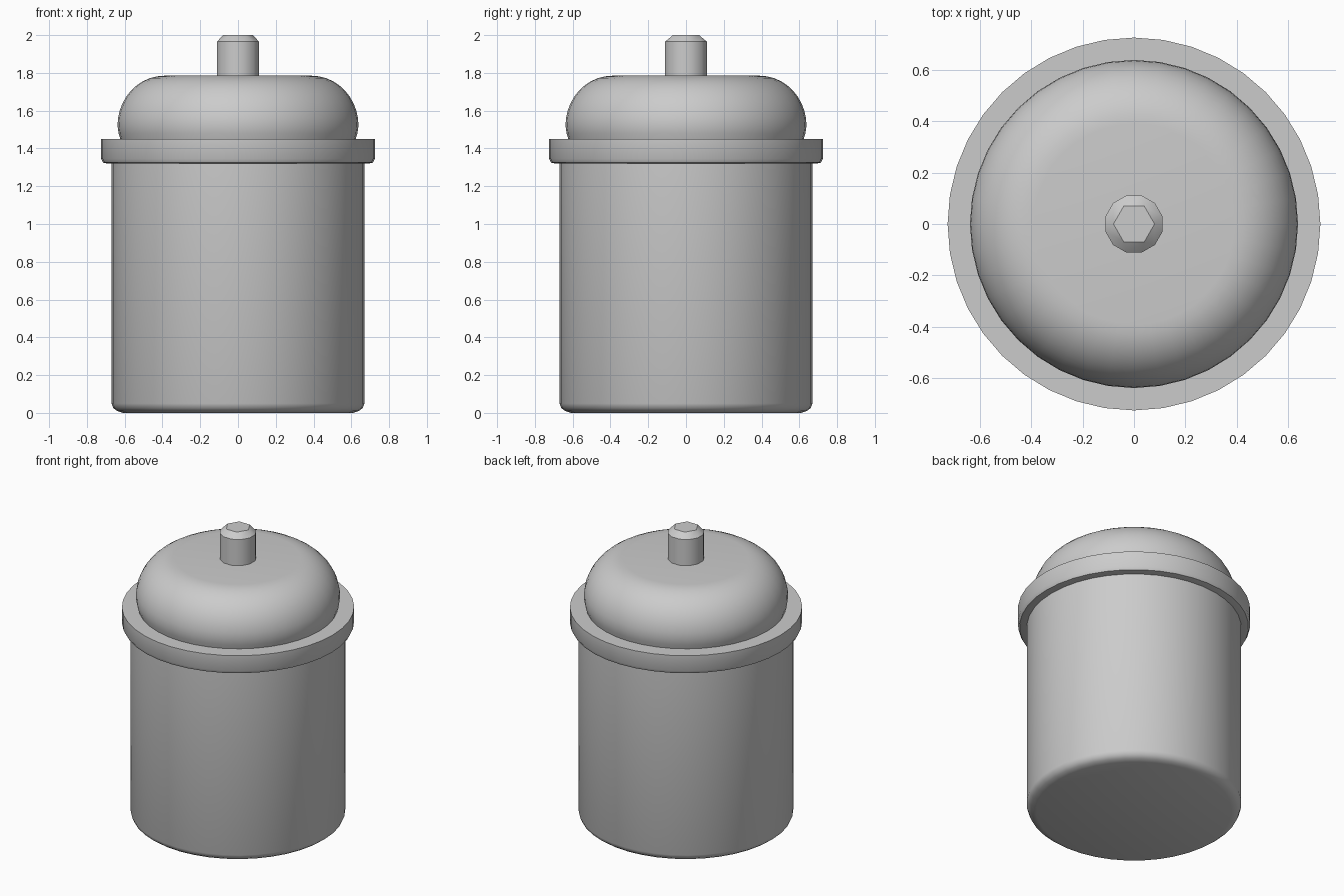
import bpy, bmesh
from math import sin, cos, pi, radians

if "Cube" in bpy.data.objects:
    bpy.data.objects.remove(bpy.data.objects["Cube"])


def finish(bm, name, angle):
    bmesh.ops.recalc_face_normals(bm, faces=bm.faces[:])
    mesh = bpy.data.meshes.new(name)
    bm.to_mesh(mesh)
    bm.free()
    obj = bpy.data.objects.new(name, mesh)
    bpy.context.collection.objects.link(obj)
    bpy.ops.object.select_all(action='DESELECT')
    obj.select_set(True)
    bpy.context.view_layer.objects.active = obj
    bpy.ops.object.shade_smooth_by_angle(angle=radians(angle))
    return obj


def ring(bm, r, z, n, offset=0.0):
    return [bm.verts.new((r * cos(offset + 2 * pi * i / n),
                          r * sin(offset + 2 * pi * i / n), z)) for i in range(n)]


def bridge(bm, a, b):
    n = len(a)
    for i in range(n):
        j = (i + 1) % n
        bm.faces.new((a[i], a[j], b[j], b[i]))


def lathe(name, profile, n=40, angle=35):
    bm = bmesh.new()
    rings = [ring(bm, r, z, n) for r, z in profile]
    for a, b in zip(rings, rings[1:]):
        bridge(bm, a, b)
    bm.faces.new(rings[0])
    bm.faces.new(rings[-1])
    return finish(bm, name, angle)


# Jar body with a softly rounded foot
lathe("jar_body", [(0.61, 0.0), (0.64, 0.01), (0.66, 0.025), (0.67, 0.05), (0.67, 1.36)])

# Lid rim with a chamfered underside
lathe("lid_rim", [(0.69, 1.32), (0.715, 1.325), (0.725, 1.345), (0.725, 1.45)])

# Lid dome: pinched base, quarter-ellipse shoulder, flat top
shoulder = [(0.39 + 0.248 * cos(t), 1.52 + 0.265 * sin(t))
            for t in (i * pi / 20 for i in range(11))]
lathe("lid_dome", [(0.62, 1.44), (0.632, 1.48)] + shoulder)

# Knob: 12-sided post narrowing to a hexagonal top
bm = bmesh.new()
low = ring(bm, 0.115, 1.77, 12, pi / 12)
high = ring(bm, 0.115, 1.965, 12, pi / 12)
cap = ring(bm, 0.08, 2.0, 6)
bridge(bm, low, high)
for k in range(6):
    a, b = high[2 * k], high[2 * k + 1]
    bm.faces.new((a, b, cap[(k + 1) % 6], cap[k]))
    bm.faces.new((high[2 * k - 1], a, cap[k]))
bm.faces.new(low)
bm.faces.new(cap)
finish(bm, "lid_knob", 31)
